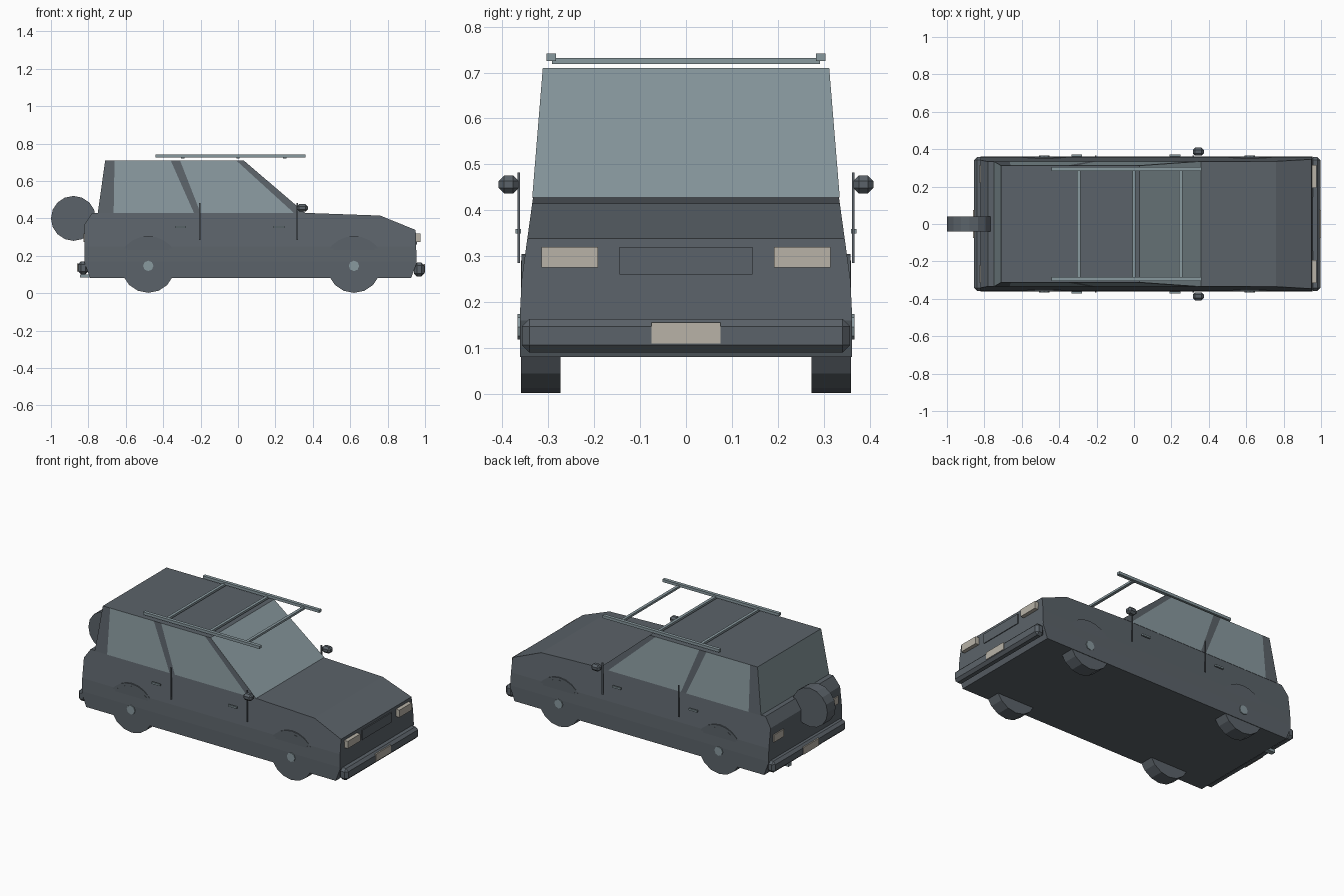
import bpy, bmesh
from math import sin, cos, pi, asin

old = bpy.data.objects.get("Cube")
if old:
    bpy.data.objects.remove(old, do_unlink=True)


def material(name, color):
    m = bpy.data.materials.new(name)
    m.use_nodes = True
    m.diffuse_color = (*color, 1)
    m.node_tree.nodes["Principled BSDF"].inputs["Base Color"].default_value = (*color, 1)
    return m


PAINT = material("dark grey paint", (0.105, 0.124, 0.142))
GLASS = material("pale blue grey", (0.25, 0.32, 0.345))
LAMP = material("warm cream", (0.48, 0.45, 0.39))


def finish(name, bm, *mats):
    bmesh.ops.recalc_face_normals(bm, faces=bm.faces)
    mesh = bpy.data.meshes.new(name)
    bm.to_mesh(mesh)
    bm.free()
    for m in mats:
        mesh.materials.append(m)
    ob = bpy.data.objects.new(name, mesh)
    bpy.context.scene.collection.objects.link(ob)
    return ob


def box(name, x, y, z, mat, bevel=0):
    """Box from (low, high) ranges, optionally chamfered."""
    bm = bmesh.new()
    bmesh.ops.create_cube(bm, size=1)
    for v in bm.verts:
        v.co = [r[0] if c < 0 else r[1] for c, r in zip(v.co, (x, y, z))]
    if bevel:
        bmesh.ops.bevel(bm, geom=bm.edges[:], offset=bevel, segments=1, affect='EDGES')
    return finish(name, bm, mat)


def prism(profile, y0, y1):
    """Side profile of (x, z) points drawn out from y0 to y1."""
    bm = bmesh.new()
    face = bm.faces.new([bm.verts.new((x, y0, z)) for x, z in profile])
    ext = bmesh.ops.extrude_face_region(bm, geom=[face])
    for v in ext["geom"]:
        if isinstance(v, bmesh.types.BMVert):
            v.co.y = y1
    return bm


def disc(name, x, z, r, y0, y1, mat, sides):
    pts = [(x + r * cos(2 * pi * i / sides), z + r * sin(2 * pi * i / sides))
           for i in range(sides)]
    return finish(name, prism(pts, y0, y1), mat)


def mirrored(y0, y1, side):
    return tuple(sorted((side * y0, side * y1)))


# Lower body: profile with the flanks leaning in above the sills
def half_width(z):
    if z < 0.17:
        return 0.362
    if z < 0.25:
        return 0.362 - 0.05 * (z - 0.17)
    return 0.358 - 0.139 * (z - 0.25)


body = prism([(-0.79, 0.08), (-0.82, 0.16), (-0.82, 0.37), (-0.78, 0.43), (0.34, 0.43),
              (0.76, 0.415), (0.95, 0.338), (0.955, 0.16), (0.925, 0.08)], -1, 1)
for level in (0.17, 0.25):
    bmesh.ops.bisect_plane(body, geom=body.verts[:] + body.edges[:] + body.faces[:],
                           plane_co=(0, 0, level), plane_no=(0, 0, 1))
for v in body.verts:
    v.co.y *= half_width(v.co.z)
finish("body", body, PAINT)

# Cabin: strips of pillar and window between sill and roof
sill = [-0.75, -0.665, -0.235, -0.20, 0.30, 0.36]
roof = [-0.71, -0.66, -0.36, -0.31, -0.01, 0.03]
bm = bmesh.new()
rows = {}
for s in (-1, 1):
    rows[s] = ([bm.verts.new((x, s * 0.335, 0.428)) for x in sill],
               [bm.verts.new((x, s * 0.312, 0.71)) for x in roof])
    lo, hi = rows[s]
    for i in range(len(sill) - 1):
        f = bm.faces.new((lo[i], lo[i + 1], hi[i + 1], hi[i]))
        f.material_index = i % 2
for i in (0, -1):
    f = bm.faces.new((rows[-1][0][i], rows[1][0][i], rows[1][1][i], rows[-1][1][i]))
    f.material_index = 1
for level in (0, 1):
    bm.faces.new(rows[-1][level] + rows[1][level][::-1])
finish("cabin", bm, PAINT, GLASS)

# Wheels, hubs and arches
for end, x in (("rear", -0.48), ("front", 0.62)):
    for side, s in (("right", -1), ("left", 1)):
        tag = f"{end}_{side}"
        disc(f"wheel_{tag}", x, 0.146, 0.144, *mirrored(0.273, 0.359, s), PAINT, 16)
        disc(f"hub_{tag}", x, 0.146, 0.028, *mirrored(0.35, 0.367, s), GLASS, 8)
        r, zc = 0.165, 0.14
        start = -asin(0.04 / r)
        pts = [(x + r * cos(a), zc + r * sin(a))
               for a in (start + (pi - 2 * start) * i / 14 for i in range(15))]
        finish(f"arch_{tag}", prism(pts, *mirrored(0.3, 0.3585, s)), PAINT)

# Bumpers, number plates, grille
box("front_bumper", (0.94, 0.997), (-0.357, 0.357), (0.09, 0.163), PAINT, 0.016)
box("rear_bumper", (-0.855, -0.80), (-0.357, 0.357), (0.10, 0.17), PAINT, 0.016)
box("front_plate", (0.992, 1.0), (-0.075, 0.075), (0.11, 0.155), LAMP)
box("rear_plate", (-0.861, -0.853), (-0.075, 0.075), (0.115, 0.16), LAMP)
box("grille", (0.945, 0.957), (-0.145, 0.145), (0.26, 0.32), PAINT)

# Parts on both sides
for side, s in (("right", -1), ("left", 1)):
    box(f"headlight_{side}", (0.94, 0.975), mirrored(0.192, 0.315, s), (0.275, 0.32), LAMP)
    box(f"tail_light_{side}", (-0.827, -0.81), mirrored(0.22, 0.315, s), (0.275, 0.32), LAMP)
    box(f"mirror_{side}", (0.315, 0.373), mirrored(0.365, 0.408, s), (0.436, 0.476), PAINT, 0.012)
    box(f"roof_rail_{side}", (-0.44, 0.36), mirrored(0.283, 0.304, s), (0.725, 0.742), GLASS)
    for end, seam, handle in (("rear", -0.205, -0.335), ("front", 0.318, 0.19)):
        box(f"door_seam_{end}_{side}", (seam - 0.004, seam + 0.004),
            mirrored(0.362, 0.367, s), (0.285, 0.482), PAINT)
        box(f"door_handle_{end}_{side}", (handle, handle + 0.058),
            mirrored(0.36, 0.371, s), (0.349, 0.359), GLASS)

# Roof rack crossbars
for i, x in enumerate((-0.295, 0.0, 0.25)):
    box(f"crossbar_{i + 1}", (x - 0.009, x + 0.009), (-0.292, 0.292), (0.719, 0.732), GLASS)

# Spare wheel and exhaust
disc("spare_wheel", -0.88, 0.40, 0.12, -0.04, 0.04, PAINT, 16)
box("exhaust_tip", (-0.845, -0.77), (0.17, 0.20), (0.083, 0.10), GLASS)
